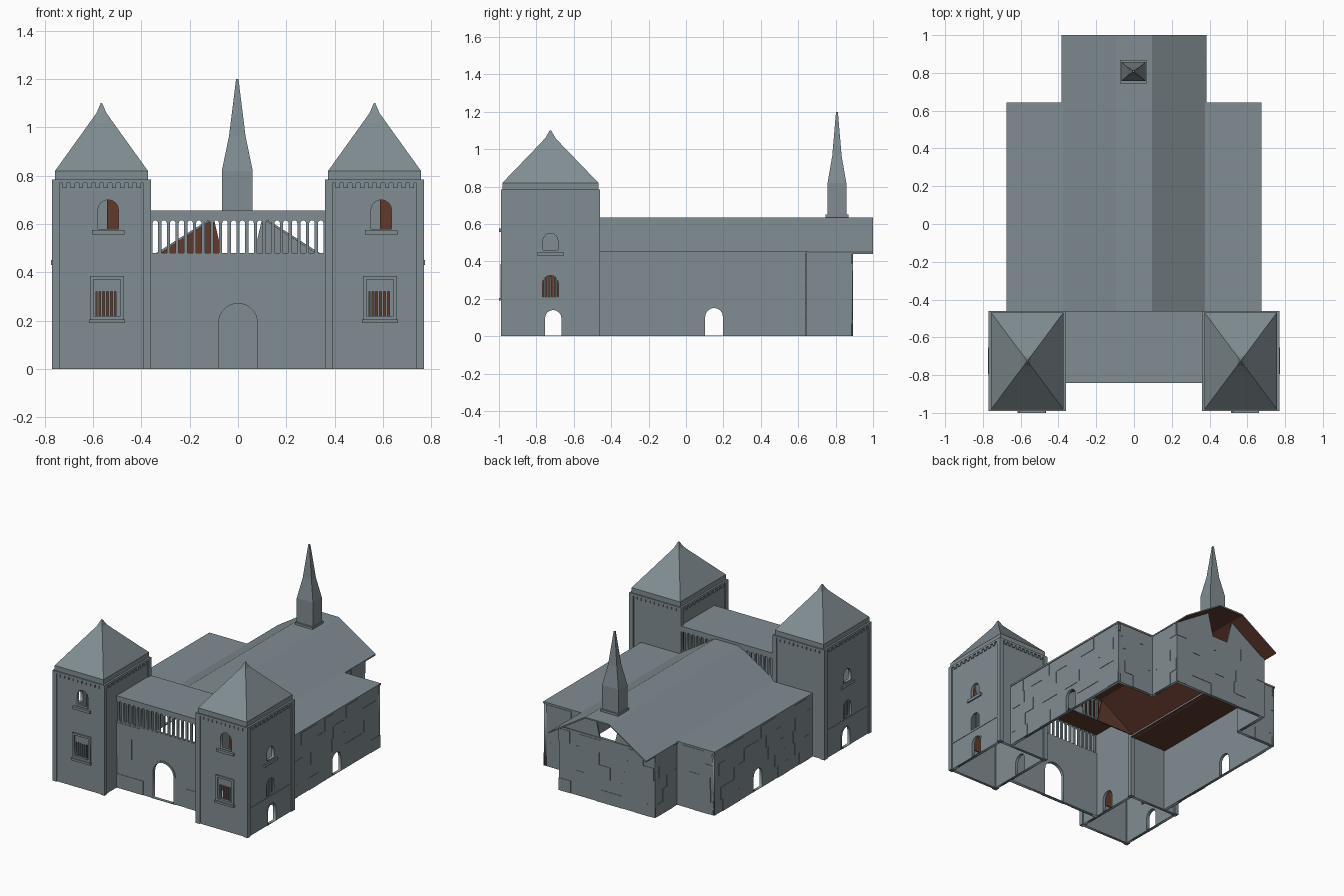
import bpy, bmesh, math, random
from mathutils import Matrix, Vector

if "Cube" in bpy.data.objects:
    bpy.data.objects.remove(bpy.data.objects["Cube"])

random.seed(4)


def material(name, rgb):
    m = bpy.data.materials.new(name)
    m.diffuse_color = (*rgb, 1)
    m.use_nodes = True
    m.node_tree.nodes["Principled BSDF"].inputs["Base Color"].default_value = m.diffuse_color
    return m


STONE = material("grey stone", (0.22, 0.27, 0.29))
BROWN = material("dark brown interior", (0.12, 0.042, 0.025))


def finish(name, bm, mats):
    """Turn a bmesh into an object; a second material goes on the undersides."""
    bmesh.ops.remove_doubles(bm, verts=bm.verts, dist=1e-5)
    bmesh.ops.recalc_face_normals(bm, faces=bm.faces)
    if len(mats) > 1:
        for f in bm.faces:
            f.material_index = int(f.normal.z < -0.3)
    me = bpy.data.meshes.new(name)
    bm.to_mesh(me)
    bm.free()
    for m in mats:
        me.materials.append(m)
    ob = bpy.data.objects.new(name, me)
    bpy.context.collection.objects.link(ob)
    return ob


def boxes(name, items, *mats):
    """Several boxes, each given as (x0, x1, y0, y1, z0, z1)."""
    bm = bmesh.new()
    for x0, x1, y0, y1, z0, z1 in items:
        mat = Matrix.Translation(((x0 + x1) / 2, (y0 + y1) / 2, (z0 + z1) / 2))
        mat = mat @ Matrix.Diagonal((abs(x1 - x0), abs(y1 - y0), abs(z1 - z0), 1))
        bmesh.ops.create_cube(bm, size=1, matrix=mat)
    return finish(name, bm, mats or (STONE,))


def loft(name, cx, cy, rings, *mats):
    """Stack of rectangular rings (half_x, half_y, z)."""
    bm = bmesh.new()
    loops = [[bm.verts.new((cx + a * hx, cy + b * hy, z))
              for a, b in ((-1, -1), (1, -1), (1, 1), (-1, 1))] for hx, hy, z in rings]
    for lo, hi in zip(loops, loops[1:]):
        for i in range(4):
            bm.faces.new((lo[i], lo[(i + 1) % 4], hi[(i + 1) % 4], hi[i]))
    bm.faces.new(loops[0])
    bm.faces.new(loops[-1])
    return finish(name, bm, mats or (STONE,))


def rect(u0, u1, z0, z1):
    return [(u0, z0), (u1, z0), (u1, z1), (u0, z1)]


def arch(c, z0, w, h, n=8):
    r = w / 2
    top = [(c + r * math.cos(math.pi * i / n), z0 + h - r + r * math.sin(math.pi * i / n))
           for i in range(n + 1)]
    return [(c - r, z0), (c + r, z0)] + top


def wall(name, outer, holes, axis, at, t=0.02, mat=STONE):
    """Upright plate with holes; axis 'x' runs along x at y=at, 'y' along y at x=at."""
    c = bpy.data.curves.new("outline", 'CURVE')
    c.dimensions, c.fill_mode, c.extrude = '2D', 'BOTH', t / 2
    for pts in [outer] + holes:
        s = c.splines.new('POLY')
        s.points.add(len(pts) - 1)
        for p, (u, v) in zip(s.points, pts):
            p.co = (u, v, 0, 1)
        s.use_cyclic_u = True
    tmp = bpy.data.objects.new("outline", c)
    bpy.context.collection.objects.link(tmp)
    dg = bpy.context.evaluated_depsgraph_get()
    me = bpy.data.meshes.new_from_object(tmp.evaluated_get(dg))
    bpy.data.objects.remove(tmp)
    u = Vector((1, 0, 0)) if axis == 'x' else Vector((0, 1, 0))
    v = Vector((0, 0, 1))
    m = Matrix((u, v, u.cross(v))).transposed().to_4x4()
    m.translation = (0, at, 0) if axis == 'x' else (at, 0, 0)
    me.transform(m)
    bm = bmesh.new()
    bm.from_mesh(me)
    for f in bm.faces:
        f.material_index = 0
    bpy.data.meshes.remove(me)
    return finish(name, bm, (mat,))


def stones(name, axis, at, u0, u1, z1, out, avoid=()):
    """Random, barely raised stone blocks on a wall face."""
    items, rows = [], 5
    for r in range(rows):
        za, zb = z1 * r / rows, z1 * (r + 1) / rows
        u = u0 + random.uniform(0, 0.1)
        while u < u1 - 0.08:
            e = min(u1, u + random.uniform(0.1, 0.22))
            if not any(u < b and e > a and za < zt for a, b, zt in avoid):
                lo, hi = at, at + out * 0.003
                items.append((u, e, lo, hi, za, zb) if axis == 'x' else (lo, hi, u, e, za, zb))
            u = e + random.uniform(0.06, 0.22)
    boxes(name, items)


# ---- twin towers ----
TY, HX, HY = -0.725, 0.205, 0.265
for s, side in ((-1, "left"), (1, "right")):
    cx = s * 0.565
    wx = cx + 0.023                       # front windows sit right of the middle
    xo, xi = cx + s * 0.188, cx - s * 0.188
    yf, yb = TY - HY + 0.017, TY + HY - 0.017
    wall(side + "_tower_front", rect(cx - 0.198, cx + 0.198, 0, 0.78),
         [rect(wx - 0.045, wx + 0.045, 0.22, 0.32), arch(wx + 0.005, 0.58, 0.085, 0.12)], 'x', yf)
    wall(side + "_tower_back", rect(cx - 0.198, cx + 0.198, 0, 0.78), [], 'x', yb)
    door = arch(-0.71, 0.003, 0.09, 0.14)
    wall(side + "_tower_outer_side", rect(yf, yb, 0, 0.78),
         [door, arch(-0.725, 0.21, 0.085, 0.115), arch(-0.725, 0.46, 0.08, 0.09)], 'y', xo)
    wall(side + "_tower_inner_side", rect(yf, yb, 0, 0.78), [door], 'y', xi)
    # corner strips, plinth and top rim with hanging teeth
    p = 0.032
    boxes(side + "_corner_strips",
          [(cx + a * HX, cx + a * (HX - p), TY + b * HY, TY + b * (HY - p), 0, 0.775)
           for a in (-1, 1) for b in (-1, 1)])
    loft(side + "_rim", cx, TY, [(HX, HY, 0.77), (HX, HY, 0.785)], STONE, BROWN)
    teeth = []
    for i in range(12):
        x = cx - HX + (i + 0.25) * HX / 6
        y = TY - HY + (i + 0.25) * HY / 6
        for b in (-1, 1):
            teeth.append((x, x + 0.018, TY + b * HY, TY + b * (HY - 0.02), 0.75, 0.775))
            teeth.append((cx + b * HX, cx + b * (HX - 0.02), y, y + 0.023, 0.75, 0.775))
    boxes(side + "_teeth", teeth)
    # pointed roof with a flared cap
    loft(side + "_tower_roof", cx, TY,
         [(0.192, 0.257, 0.78), (0.192, 0.257, 0.82), (0.047, 0.062, 1.022),
          (0.02, 0.027, 1.06), (0.003, 0.004, 1.10)])
    # front window: frame, bars, dark backing, sills
    wall(side + "_front_window_frame", rect(wx - 0.07, wx + 0.07, 0.205, 0.385),
         [rect(wx - 0.056, wx + 0.056, 0.22, 0.37)], 'x', yf - 0.012, 0.014)
    boxes(side + "_front_window_bars",
          [(wx - 0.042 + i * 0.016, wx - 0.034 + i * 0.016, yf - 0.004, yf + 0.004, 0.22, 0.32)
           for i in range(6)])
    boxes(side + "_window_backing",
          [(wx - 0.05, wx + 0.05, yf + 0.03, yf + 0.034, 0.2, 0.33),
           (wx + 0.0, wx + 0.06, yf + 0.04, yf + 0.044, 0.57, 0.71),
           (xo - s * 0.03, xo - s * 0.034, -0.78, -0.67, 0.2, 0.33)], BROWN)
    boxes(side + "_front_sills", [(wx - 0.063, wx + 0.073, -1.0, yf, 0.557, 0.575),
                                  (wx - 0.075, wx + 0.075, -1.0, yf, 0.19, 0.205)])
    # side window bars, sill and door surround
    boxes(side + "_side_window_bars",
          [(xo - 0.004, xo + 0.004, -0.762 + i * 0.017, -0.754 + i * 0.017, 0.21, 0.32)
           for i in range(5)] +
          [(xo, xo + s * 0.02, -0.795, -0.655, 0.43, 0.45),
           (xo, xo + s * 0.013, TY - HY, TY + HY, 0.192, 0.2)])
    wall(side + "_side_door_surround", arch(-0.71, 0, 0.108, 0.15), [arch(-0.71, 0.003, 0.088, 0.137)],
         'y', xo + s * 0.009, 0.006)

# ---- entrance wall, portal and gallery ----
wall("entrance_wall", rect(-0.375, 0.375, 0, 0.475), [arch(0, 0.003, 0.16, 0.268, 16)], 'x', -0.828)
wall("portal_surround", arch(0, 0, 0.19, 0.285, 16), [arch(0, 0.003, 0.162, 0.268, 16)], 'x', -0.838, 0.008)
boxes("entrance_stones", [(-0.37, -0.16, -0.841, -0.838, 0, 0.10), (0.18, 0.37, -0.841, -0.838, 0, 0.135),
                          (-0.37, -0.25, -0.841, -0.838, 0.225, 0.375),
                          (-0.37, -0.185, -0.841, -0.838, 0.375, 0.465),
                          (0.32, 0.37, -0.841, -0.838, 0.225, 0.465)])
N = 20
step = 0.72 / N
for name, y in (("front_arcade", -0.83), ("rear_arcade", -0.472)):
    wall(name, rect(-0.365, 0.365, 0.47, 0.63),
         [arch(-0.36 + (i + 0.5) * step, 0.48, 0.023, 0.135, 6) for i in range(N)], 'x', y, 0.014)
boxes("gallery_roof", [(-0.37, 0.37, -0.842, -0.46, 0.618, 0.655)], STONE, BROWN)

# ---- hall walls ----
wing_door = arch(0.15, 0.003, 0.095, 0.148)
for s, side in ((-1, "left"), (1, "right")):
    wall(side + "_wing_wall", rect(-0.47, 0.64, 0, 0.445), [wing_door], 'y', s * 0.662)
    wall(side + "_wing_end", rect(*sorted((s * 0.37, s * 0.672)), 0, 0.445), [], 'x', 0.63)
    wall(side + "_back_wall", rect(0.63, 0.885, 0, 0.45), [], 'y', s * 0.368)
    stones(side + "_wing_stones", 'y', s * 0.672, -0.45, 0.64, 0.44, s, [(0.09, 0.21, 0.16)])
    stones(side + "_back_stones", 'y', s * 0.378, 0.65, 0.885, 0.44, s)
    stones(side + "_end_stones", 'x', 0.64, *sorted((s * 0.39, s * 0.672)), 0.44, 1)
    boxes(side + "_wing_roof", [(s * 0.36, s * 0.676, -0.46, 0.643, 0.443, 0.455)], STONE, BROWN)
    # split gables with a gap in the middle
    tri = [(s * 0.365, 0.452), (s * 0.1, 0.622), (s * 0.06, 0.452)]
    wall(side + "_front_gable", tri, [], 'x', -0.45, 0.006, BROWN if s < 0 else STONE)
    wall(side + "_back_gable", tri, [], 'x', 0.88, 0.01)
wall("rear_wall", rect(-0.378, 0.378, 0, 0.455), [], 'x', 0.88)
stones("rear_stones", 'x', 0.89, -0.378, 0.378, 0.44, 1)

# ---- flat-topped hall roof, a thin bent sheet ----
bm = bmesh.new()
prof = [(-0.385, 0.45), (-0.095, 0.635), (0.095, 0.635), (0.385, 0.45)]
prof += [(x, z - 0.01) for x, z in reversed(prof)]
ends = [[bm.verts.new((x, y, z)) for x, z in prof] for y in (-0.465, 1.0)]
for i in range(8):
    j = (i + 1) % 8
    bm.faces.new((ends[0][i], ends[0][j], ends[1][j], ends[1][i]))
for e in ends:
    for i in range(3):
        bm.faces.new((e[i], e[i + 1], e[6 - i], e[7 - i]))
finish("hall_roof", bm, (STONE, BROWN))

# ---- spire ----
loft("spire_base", -0.004, 0.807, [(0.07, 0.062, 0.63), (0.07, 0.062, 0.65)])
loft("spire", -0.003, 0.807, [(0.064, 0.05, 0.645), (0.064, 0.05, 0.82),
                              (0.034, 0.025, 0.965), (0.005, 0.005, 1.2)])
